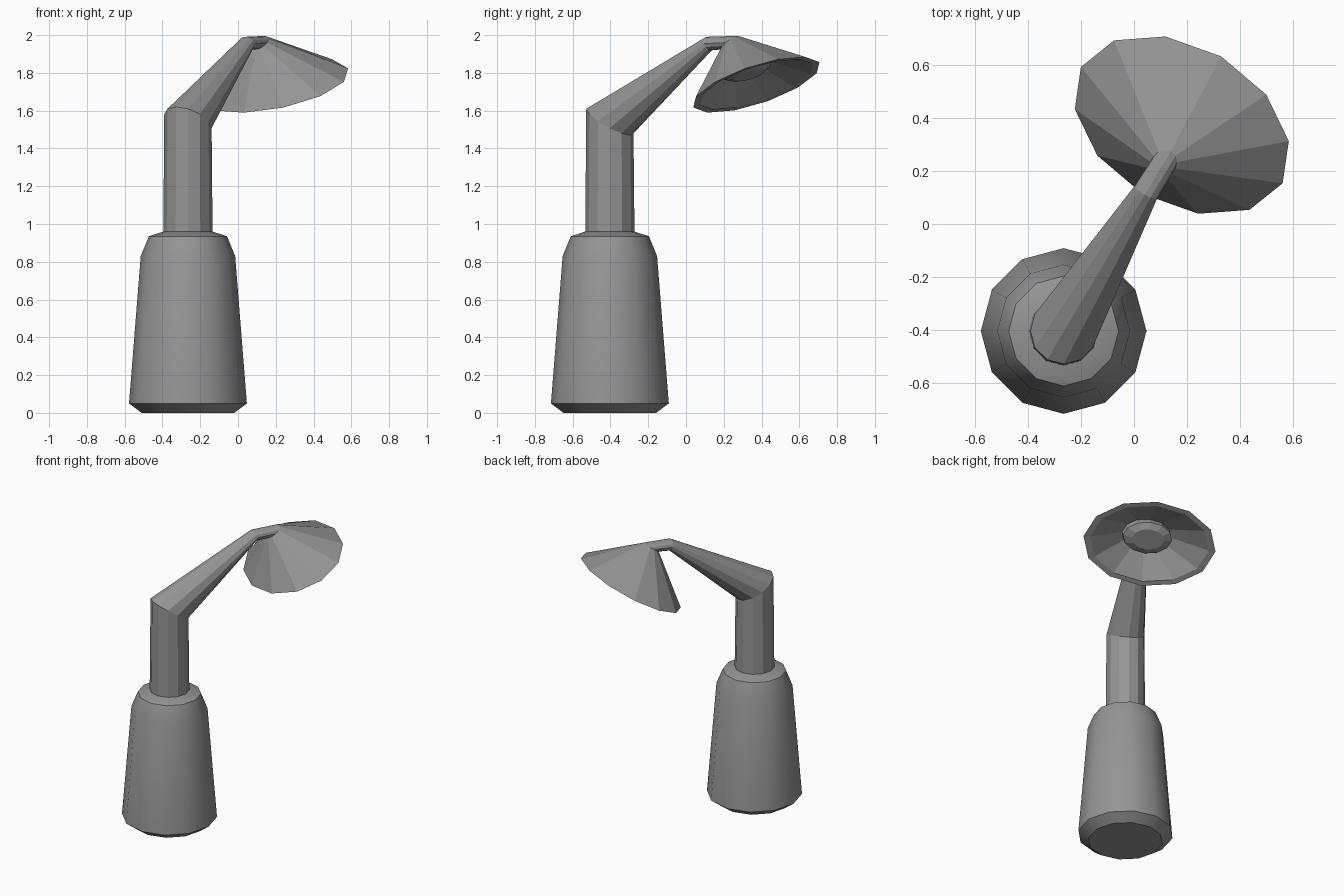
import bpy
import bmesh
import math
from mathutils import Vector

SIDES = 12

old = bpy.data.objects.get("Cube")
if old:
    bpy.data.objects.remove(old, do_unlink=True)

grey = bpy.data.materials.new("matte_grey")
grey.use_nodes = True
grey.diffuse_color = (0.3, 0.3, 0.3, 1)
grey.node_tree.nodes["Principled BSDF"].inputs["Base Color"].default_value = (0.3, 0.3, 0.3, 1)


def loft(name, rings, smooth=None):
    """Skin a tube through rings given as (centre, half axis a, half axis b)."""
    bm = bmesh.new()
    loops = []
    for c, a, b in rings:
        loop = []
        for k in range(SIDES):
            t = math.tau * k / SIDES
            loop.append(bm.verts.new(Vector(c) + Vector(a) * math.cos(t) + Vector(b) * math.sin(t)))
        loops.append(loop)
    for low, high in zip(loops, loops[1:]):
        for k in range(SIDES):
            n = (k + 1) % SIDES
            bm.faces.new((low[k], low[n], high[n], high[k]))
    bm.faces.new(loops[0][::-1])
    bm.faces.new(loops[-1])
    bmesh.ops.recalc_face_normals(bm, faces=bm.faces)
    mesh = bpy.data.meshes.new(name)
    bm.to_mesh(mesh)
    bm.free()
    mesh.materials.append(grey)
    obj = bpy.data.objects.new(name, mesh)
    bpy.context.collection.objects.link(obj)
    if smooth:
        bpy.ops.object.select_all(action="DESELECT")
        obj.select_set(True)
        bpy.context.view_layer.objects.active = obj
        bpy.ops.object.shade_smooth_by_angle(angle=math.radians(smooth))
    return obj


# Weighted base, turned from a profile of (radius, height)
px, py = -0.265, -0.403
profile = [(0.245, 0), (0.312, 0.05), (0.25, 0.83), (0.207, 0.935), (0.13, 0.96)]
loft("base", [((px, py, z), (r, 0, 0), (0, r, 0)) for r, z in profile], smooth=32)

# Post, mitred elbow and tapering arm up to the shade neck
neck = ((0.115, 0.232, 1.96), (-0.025, -0.043, -0.036), (-0.04, 0.023, 0))
loft("post_and_arm", [
    ((px, py, 0.95), (0.065, 0.113, 0), (-0.113, 0.065, 0)),
    ((px, py, 1.545), (0.062, 0.108, -0.075), (-0.109, 0.063, 0)),
    ((0.045, 0.12, 1.955), (0.005, 0.01, -0.036), (-0.042, 0.024, 0)),
    neck,
])

# Conical shade with a thin lip, hollow inside and a stubby bulb
rim_c = Vector((0.18, 0.3725, 1.737))
rim_a = Vector((-0.148, -0.259, -0.1475))
rim_b = Vector((-0.38, 0.219, -0.015))
neck_c = Vector(neck[0])


def shade_ring(t, s):
    return rim_c.lerp(neck_c, t), rim_a * s, rim_b * s


loft("shade_and_bulb", [
    neck,
    shade_ring(0, 1),
    shade_ring(0.01, 0.9),
    shade_ring(0.5, 0.37),
    shade_ring(0.33, 0.37),
    shade_ring(0.24, 0.24),
])
